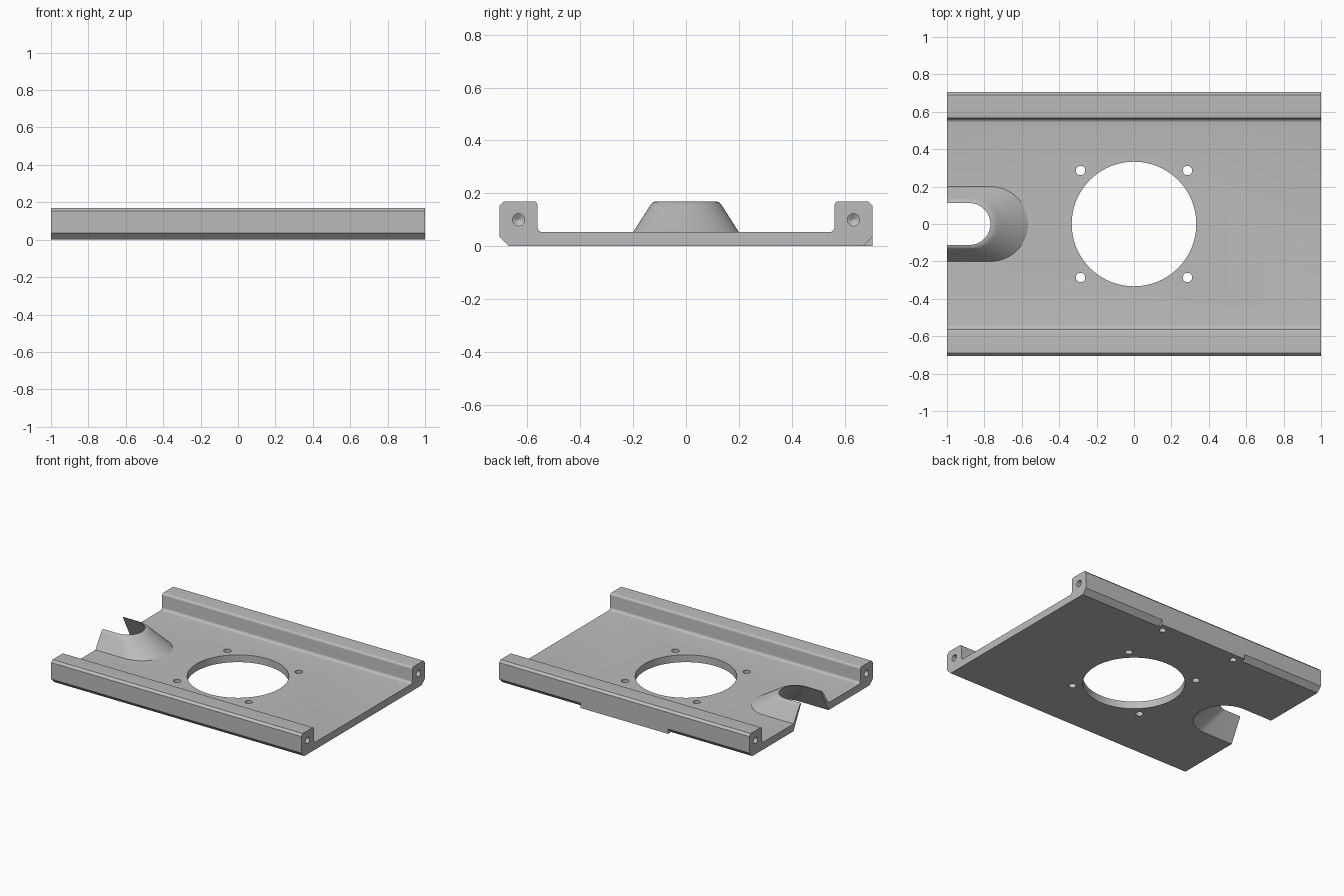
import bpy, bmesh
from math import sin, cos, pi, radians
from mathutils import Vector

cube = bpy.data.objects.get("Cube")
if cube:
    bpy.data.objects.remove(cube, do_unlink=True)

gray = bpy.data.materials.new("metal_gray")
gray.use_nodes = True
gray.diffuse_color = (0.5, 0.5, 0.5, 1)
gray.node_tree.nodes["Principled BSDF"].inputs["Base Color"].default_value = (0.5, 0.5, 0.5, 1)


def loft(name, rings):
    """Closed solid through a list of equally long point rings."""
    bm = bmesh.new()
    loops = [[bm.verts.new(p) for p in ring] for ring in rings]
    n = len(loops[0])
    for a, b in zip(loops, loops[1:]):
        for i in range(n):
            j = (i + 1) % n
            bm.faces.new((a[i], a[j], b[j], b[i]))
    bm.faces.new(loops[0])
    bm.faces.new(loops[-1])
    bmesh.ops.recalc_face_normals(bm, faces=bm.faces)
    mesh = bpy.data.meshes.new(name)
    bm.to_mesh(mesh)
    bm.free()
    mesh.materials.append(gray)
    obj = bpy.data.objects.new(name, mesh)
    bpy.context.collection.objects.link(obj)
    return obj


def combine(target, tool, operation):
    mod = target.modifiers.new(operation, 'BOOLEAN')
    mod.operation, mod.object, mod.solver = operation, tool, 'EXACT'
    bpy.context.view_layer.objects.active = target
    bpy.ops.object.modifier_apply(modifier=mod.name)
    bpy.data.objects.remove(tool, do_unlink=True)


def extrude_x(name, profile, x0, x1):
    return loft(name, [[(x, y, z) for y, z in profile] for x in (x0, x1)])


def arc(cy, cz, r, start, end, steps=6):
    angles = [radians(start + (end - start) * i / steps) for i in range(steps + 1)]
    return [(cy + r * cos(a), cz + r * sin(a)) for a in angles]


def drill(start, direction, radius, depth, tip=0.0, sides=32):
    """Cylindrical cutter with an optional conical drill point."""
    start, d = Vector(start), Vector(direction)
    u = d.orthogonal().normalized()
    v = d.cross(u)
    stations = [(-0.02, radius), (depth, radius)]
    if tip:
        stations.append((depth + tip, radius * 0.03))
    return loft("drill", [[start + d * s + (u * cos(a) + v * sin(a)) * r
                           for a in (2 * pi * i / sides for i in range(sides))]
                          for s, r in stations])


def u_ring(z, r, cx, x_end, steps=32):
    """Tongue outline: straight sides closed by a half circle toward +x."""
    pts = [(cx + r * sin(pi * i / steps), -r * cos(pi * i / steps), z)
           for i in range(steps + 1)]
    return pts + [(x_end, r, z), (x_end, -r, z)]


# Plate with two rails, one continuous profile
W, H, T, INNER, CH = 0.705, 0.17, 0.053, 0.562, 0.035
rail = ([(W, H - 0.016), (W - 0.016, H)]
        + arc(INNER + 0.015, H - 0.015, 0.015, 90, 180)
        + arc(INNER - 0.02, T + 0.02, 0.02, 0, -90))
profile = ([(W, 0)] + rail + [(-y, z) for y, z in reversed(rail)]
           + [(-W, CH), (-W + CH, 0)])
plate = extrude_x("mounting_plate", profile, -1.1, 1)

# Slanted hollow spout at the right end
boss = loft("boss", [u_ring(z, r, c, -1.2) for z, r, c in (
    (0.03, 0.2, -0.767), (T, 0.2, -0.767), (0.152, 0.137, -0.862),
    (0.161, 0.131, -0.868), (0.167, 0.123, -0.874), (H, 0.114, -0.88))])
combine(plate, boss, 'UNION')


def cavity_ring(z):
    k = z / H
    return u_ring(z, 0.2 - 0.088 * k, -0.767 - 0.113 * k, -1.3)


combine(plate, loft("cavity", [cavity_ring(-0.02), cavity_ring(H + 0.02)]), 'DIFFERENCE')
combine(plate, extrude_x("end_trim", [(-1, -1), (1, -1), (1, 1), (-1, 1)], -1.5, -1),
        'DIFFERENCE')

# Back lower chamfers, leaving a square tab in the middle
e = 0.02
wedge = [(W - CH - e, -e), (W + e, -e), (W + e, CH + e)]
for x0, x1 in ((-1.1, -0.35), (0.35, 1.1)):
    combine(plate, extrude_x("chamfer", wedge, x0, x1), 'DIFFERENCE')

# Central opening and four screw holes
combine(plate, drill((0, 0, 0), (0, 0, 1), 0.333, 0.1, sides=96), 'DIFFERENCE')
for sx in (-1, 1):
    for sy in (-1, 1):
        combine(plate, drill((sx * 0.286, sy * 0.286, 0), (0, 0, 1), 0.025, 0.1), 'DIFFERENCE')
        # Blind holes in the rail ends
        combine(plate, drill((sx, sy * 0.633, 0.1), (-sx, 0, 0), 0.023, 0.12, 0.014), 'DIFFERENCE')
    # Blind holes under the tab
    combine(plate, drill((sx * 0.3, 0.647, 0), (0, 0, 1), 0.023, 0.09, 0.014), 'DIFFERENCE')

# Smooth shading with crisp edges
bpy.ops.object.select_all(action='DESELECT')
plate.select_set(True)
bpy.context.view_layer.objects.active = plate
bpy.ops.object.shade_smooth_by_angle(angle=radians(30))
